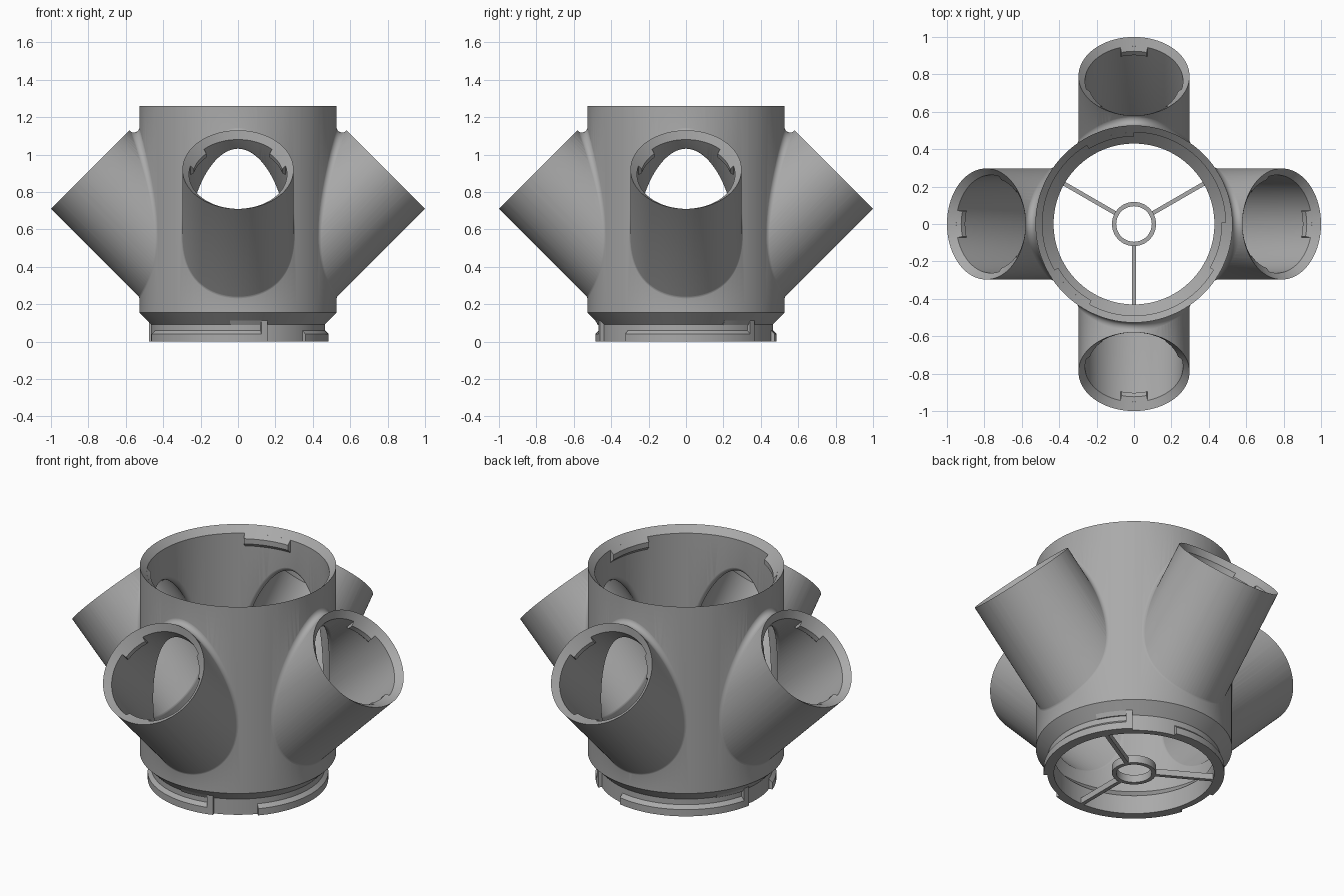
import bpy, bmesh
from math import sin, cos, pi, radians, sqrt
from mathutils import Matrix, Vector

cube = bpy.data.objects.get("Cube")
if cube:
    bpy.data.objects.remove(cube, do_unlink=True)

BODY_R, BORE_R = 0.527, 0.49        # main tube, outside and inside
PIPE_R, PIPE_BORE = 0.297, 0.262    # branch pipes, outside and inside
AXIS_Z, MOUTH = 0.13, 0.79 * sqrt(2)
FILLET = 0.03

grey = bpy.data.materials.new("plain grey")
grey.use_nodes = True
COLOUR = (0.4, 0.4, 0.4, 1)
grey.diffuse_color = COLOUR
grey.node_tree.nodes["Principled BSDF"].inputs["Base Color"].default_value = COLOUR


def make(name, bm, matrix=Matrix()):
    bmesh.ops.remove_doubles(bm, verts=bm.verts, dist=1e-5)
    bmesh.ops.recalc_face_normals(bm, faces=bm.faces)
    bm.transform(matrix)
    mesh = bpy.data.meshes.new(name)
    bm.to_mesh(mesh)
    bm.free()
    mesh.materials.append(grey)
    ob = bpy.data.objects.new(name, mesh)
    bpy.context.collection.objects.link(ob)
    return ob


def skin(bm, rings, closed):
    """Join matching closed sections into a solid."""
    rows = [[bm.verts.new(p) for p in ring] for ring in rings]
    n = len(rows[0])
    for i in range(len(rows) if closed else len(rows) - 1):
        a, b = rows[i], rows[(i + 1) % len(rows)]
        for j in range(n):
            k = (j + 1) % n
            if a[j].co.xy.length > 1e-6 or a[k].co.xy.length > 1e-6:
                bm.faces.new((a[j], a[k], b[k], b[j]))
    if not closed:
        bm.faces.new(rows[0])
        bm.faces.new(rows[-1])


def lathe(name, profile, start=0, end=360, matrix=Matrix(), segs=128):
    """Revolve a closed (radius, height) profile, fully or over an arc."""
    full = end - start == 360
    steps = segs if full else max(4, int((end - start) / 3))
    bm = bmesh.new()
    rings = []
    for i in range(steps if full else steps + 1):
        a = radians(start + (end - start) * i / steps)
        rings.append([(r * cos(a), r * sin(a), z) for r, z in profile])
    skin(bm, rings, full)
    return make(name, bm, matrix)


def fillet_ring(name, big, small, matrix):
    """Rolling-ball fillet between the upright tube and a 45 degree pipe."""
    big, small = big - 0.0006, small - 0.0006
    up, side = Vector((-1, 0, 1)) / sqrt(2), Vector((0, 1, 0))

    def meet(t, offset):
        r = small + offset
        x = sqrt((big + offset) ** 2 - (r * sin(t)) ** 2)
        return Vector((x, r * sin(t), AXIS_Z + x + sqrt(2) * r * cos(t)))

    rings = []
    for i in range(96):
        t = 2 * pi * i / 96
        c = meet(t, FILLET)
        n1 = up * cos(t) + side * sin(t)
        n2 = Vector((c.x, c.y, 0)).normalized()
        ring = [c - n1.slerp(n2, j / 10) * FILLET for j in range(11)]
        rings.append(ring + [meet(t, -0.01)])
    bm = bmesh.new()
    skin(bm, rings, True)
    return make(name, bm, matrix)


def combine(target, others, operation):
    for other in others:
        mod = target.modifiers.new("join", "BOOLEAN")
        mod.operation, mod.solver, mod.object = operation, "EXACT", other
    bpy.context.view_layer.update()
    graph = bpy.context.evaluated_depsgraph_get()
    target_mesh = bpy.data.meshes.new_from_object(target.evaluated_get(graph))
    target.modifiers.clear()
    target.data = target_mesh
    for other in others:
        bpy.data.objects.remove(other, do_unlink=True)


turns = [Matrix.Rotation(k * pi / 2, 4, "Z") for k in range(4)]
tilt = Matrix.Translation((0, 0, AXIS_Z)) @ Matrix.Rotation(pi / 4, 4, "Y")

# Outer shell: tube with lower collar, four slanted pipes, blended joints
hub = lathe("hub_body", [(0, 0), (0.465, 0), (0.465, 0.093), (BODY_R, 0.155),
                         (BODY_R, 1.26), (0, 1.26)])
adds = []
for turn in turns:
    adds.append(lathe("pipe", [(0, 0.3), (PIPE_R, 0.3), (PIPE_R, MOUTH), (0, MOUTH)],
                      matrix=turn @ tilt, segs=96))
    adds.append(fillet_ring("pipe_blend", BODY_R, PIPE_R, turn))
combine(hub, adds, "UNION")

# Inner void: main bore and pipe bores, each with a countersunk mouth
void = lathe("bore", [(0, -0.1), (0.43, -0.1), (0.43, 0.11), (BORE_R, 0.17),
                      (BORE_R, 1.223), (BODY_R + 0.02, 1.28), (0, 1.28)])
adds = []
sink = PIPE_R - PIPE_BORE
for turn in turns:
    adds.append(lathe("pipe_bore", [(0, 0.35), (PIPE_BORE, 0.35), (PIPE_BORE, MOUTH - sink),
                                    (PIPE_R + 0.02, MOUTH + 0.02), (0, MOUTH + 0.02)],
                      matrix=turn @ tilt, segs=96))
    adds.append(fillet_ring("bore_blend", BORE_R, PIPE_BORE, turn))
combine(void, adds, "UNION")
combine(hub, [void], "DIFFERENCE")


def lug_profile(wall, top, drop):
    """Inward locking lug that carries on the countersink slope."""
    tip = wall - drop
    return [(wall + 0.013, top - 0.015), (wall, top), (tip, top - drop),
            (tip, top - drop - 0.03), (wall, top - 2 * drop - 0.03),
            (wall + 0.013, top - 2 * drop - 0.03)]


# Locking lugs inside the top socket and the pipe mouths
parts = [hub]
for k in range(3):
    parts.append(lathe("socket_lug", lug_profile(BORE_R, 1.223, 0.022),
                       90 + 120 * k, 121 + 120 * k))
    for turn in turns:
        parts.append(lathe("pipe_lug", lug_profile(PIPE_BORE, MOUTH - sink, 0.019),
                           120 * k - 16, 120 * k + 16, turn @ tilt))

# Bayonet rails, end stops and catches around the lower collar
for k in range(3):
    end = -71 + 120 * k
    parts.append(lathe("collar_rail", [(0.45, 0), (0.485, 0), (0.485, 0.04),
                                       (0.465, 0.06), (0.45, 0.06)], end - 91, end))
    parts.append(lathe("rail_stop", [(0.45, 0), (0.485, 0), (0.485, 0.113), (0.45, 0.113)],
                       end - 4, end))
    parts.append(lathe("rail_catch", [(0.45, 0.09), (0.472, 0.09), (0.485, 0.113),
                                      (0.45, 0.113)], end - 24, end - 4))

# Centre ring carried by three spokes
parts.append(lathe("centre_ring", [(0.095, 0), (0.118, 0), (0.118, 0.045), (0.095, 0.045)],
                   segs=64))
for k in range(3):
    bm = bmesh.new()
    bmesh.ops.create_cube(bm, size=1, matrix=Matrix.Translation((0.275, 0, 0.0175))
                          @ Matrix.Diagonal((0.33, 0.022, 0.035, 1)))
    parts.append(make("spoke", bm, Matrix.Rotation(radians(30 + 120 * k), 4, "Z")))

# Smooth shading with crisp edges
bpy.ops.object.select_all(action="DESELECT")
for ob in parts:
    ob.select_set(True)
bpy.context.view_layer.objects.active = hub
bpy.ops.object.shade_smooth_by_angle(angle=radians(30))
